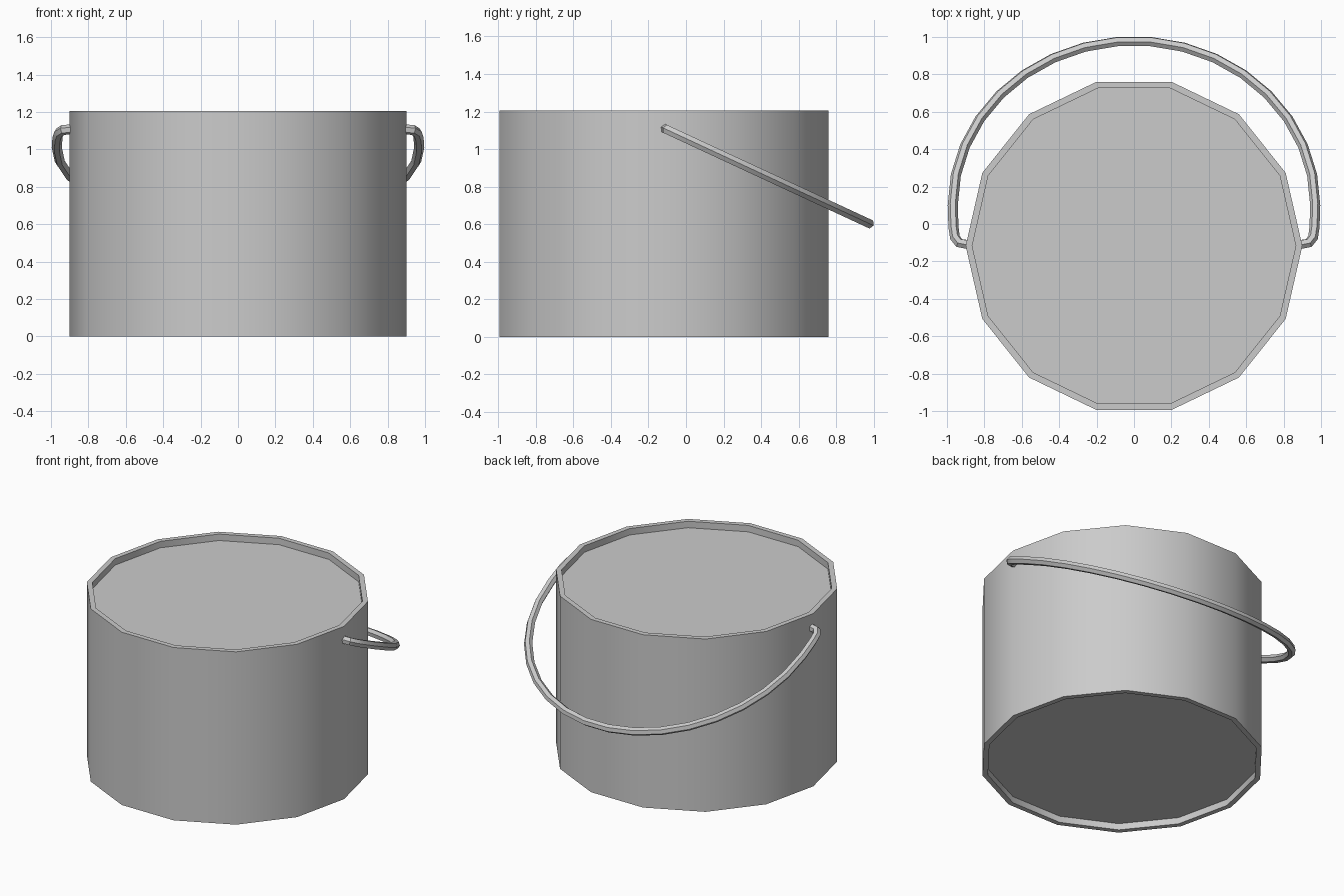
import bpy, bmesh
from math import sin, cos, pi, radians
from mathutils import Vector

if "Cube" in bpy.data.objects:
    bpy.data.objects.remove(bpy.data.objects["Cube"], do_unlink=True)

# One plain metal colour
metal = bpy.data.materials.new("grey metal")
metal.use_nodes = True
GREY = (0.6, 0.6, 0.6, 1)
metal.diffuse_color = GREY
metal.node_tree.nodes["Principled BSDF"].inputs["Base Color"].default_value = GREY


def loft(name, rings, sharp_angle):
    """Skin a list of point rings, capping both ends."""
    bm = bmesh.new()
    loops = [[bm.verts.new(p) for p in ring] for ring in rings]
    for a, b in zip(loops, loops[1:]):
        for i in range(len(a)):
            j = (i + 1) % len(a)
            bm.faces.new((a[i], a[j], b[j], b[i]))
    bm.faces.new(loops[0])
    bm.faces.new(loops[-1])
    bmesh.ops.recalc_face_normals(bm, faces=bm.faces)
    mesh = bpy.data.meshes.new(name)
    bm.to_mesh(mesh)
    bm.free()
    mesh.materials.append(metal)
    obj = bpy.data.objects.new(name, mesh)
    bpy.context.collection.objects.link(obj)
    bpy.ops.object.select_all(action='DESELECT')
    obj.select_set(True)
    bpy.context.view_layer.objects.active = obj
    bpy.ops.object.shade_smooth_by_angle(angle=radians(sharp_angle))
    return obj


# Bucket: fourteen-sided drum with recessed bottom and lid
SIDES, CENTRE_Y, HEIGHT, RECESS = 14, -0.117, 1.205, 0.045
OUTER, INNER = 0.9, 0.865
profile = [(INNER, RECESS), (INNER, 0), (OUTER, 0),
           (OUTER, HEIGHT), (INNER, HEIGHT), (INNER, HEIGHT - RECESS)]
loft("bucket_body",
     [[(r * cos(2 * pi * i / SIDES), CENTRE_Y + r * sin(2 * pi * i / SIDES), z)
       for i in range(SIDES)] for r, z in profile], 30)

# Handle path in its own tilted plane: hooked ends joined by a half circle
RADIUS, STEPS, TILT, TUBE = 0.969, 17, radians(24.9), 0.027
hook = [(0.87, -0.235), (0.935, -0.222), (0.957, -0.19), (0.965, -0.13)]
arc = [(RADIUS * cos(pi * i / STEPS), RADIUS * sin(pi * i / STEPS))
       for i in range(STEPS + 1)]
path = [Vector(p) for p in hook + arc + [(-x, v) for x, v in reversed(hook)]]

# Plane axes and the centre of the half circle
along = Vector((0, cos(TILT), -sin(TILT)))
normal = Vector((0, sin(TILT), cos(TILT)))
origin = Vector((0, 0.1, 1.01))

rings = []
for i, p in enumerate(path):
    before = (p - path[max(i - 1, 0)]).normalized()
    after = (path[min(i + 1, len(path) - 1)] - p).normalized()
    t = (before + after).normalized()
    side = Vector((t.y, 0, 0)) - along * t.x
    centre = origin + Vector((p.x, 0, 0)) + along * p.y
    rings.append([centre + TUBE * (side * cos(k * pi / 3) + normal * sin(k * pi / 3))
                  for k in range(6)])
loft("carry_handle", rings, 30)
